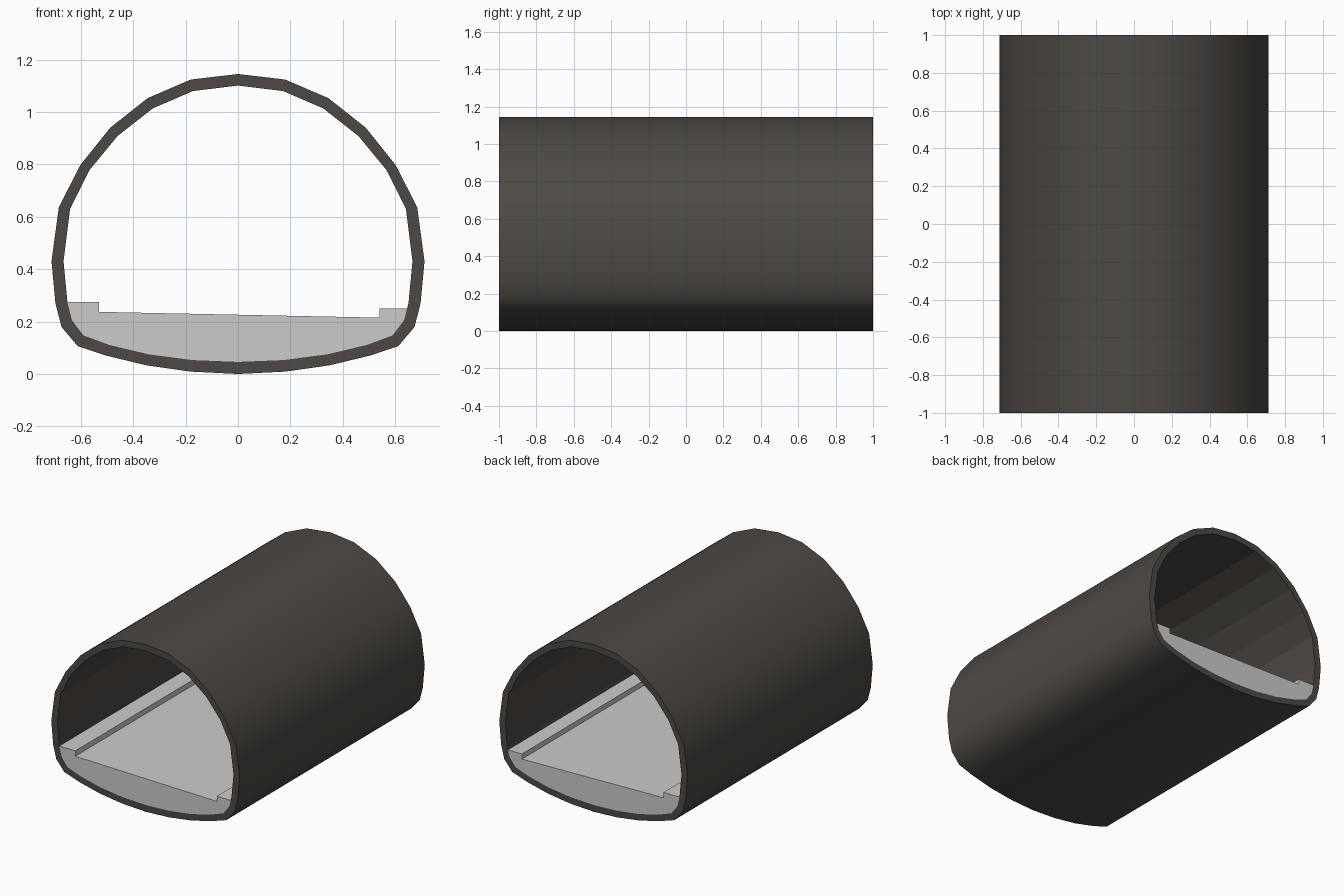
import bpy, bmesh

if "Cube" in bpy.data.objects:
    bpy.data.objects.remove(bpy.data.objects["Cube"])

HALF = 1.0  # half length of the tunnel along y

# Right half of the section, crown to invert
OUTER = [(0, 1.145), (.18, 1.124), (.345, 1.053), (.488, .94), (.602, .797), (.684, .637), (.712, .43),
         (.697, .27), (.674, .18), (.612, .106), (.503, .07), (.35, .033), (.18, .009), (0, 0)]
INNER = [(0, 1.101), (.172, 1.08), (.325, 1.014), (.46, .908), (.568, .777), (.641, .63), (.666, .43),
         (.651, .272), (.634, .205), (.59, .147), (.492, .111), (.342, .075), (.174, .053), (0, .046)]


def full(half):
    """Mirror a half section into a closed loop."""
    return half + [(-x, z) for x, z in half[-2:0:-1]]


def finish(name, bm):
    bmesh.ops.recalc_face_normals(bm, faces=bm.faces)
    mesh = bpy.data.meshes.new(name)
    bm.to_mesh(mesh)
    bm.free()
    obj = bpy.data.objects.new(name, mesh)
    bpy.context.collection.objects.link(obj)
    return obj


def ring(bm, pts, y):
    return [bm.verts.new((x, y, z)) for x, z in pts]


def bridge(bm, a, b, smooth=False):
    n = len(a)
    for i in range(n):
        j = (i + 1) % n
        bm.faces.new((a[i], a[j], b[j], b[i])).smooth = smooth


# Tunnel lining: smooth outside, faceted inside, flat end rims
bm = bmesh.new()
of, ob = (ring(bm, full(OUTER), y) for y in (-HALF, HALF))
nf, nb = (ring(bm, full(INNER), y) for y in (-HALF, HALF))
bridge(bm, of, ob, True)
bridge(bm, nf, nb)
bridge(bm, of, nf)
bridge(bm, ob, nb)
for e in bm.edges:
    if len({f.smooth for f in e.link_faces}) > 1:
        e.smooth = False
lining = finish("tunnel_lining", bm)
mat = bpy.data.materials.new("dark_lining")
mat.diffuse_color = (.075, .066, .058, 1)
mat.use_nodes = True
mat.node_tree.nodes["Principled BSDF"].inputs["Base Color"].default_value = mat.diffuse_color
lining.data.materials.append(mat)

# Sloping floor with a kerb on each side, seated on the invert
invert = INNER[8:]
bed = invert + [(-x, z) for x, z in invert[-2::-1]]
section = bed + [(-.652, .274), (-.53, .274), (-.53, .237),
                 (.54, .215), (.54, .25), (.646, .25)]
bm = bmesh.new()
f, b = ring(bm, section, -HALF), ring(bm, section, HALF)
bridge(bm, f, b)
bm.faces.new(f)
bm.faces.new(b)
finish("floor_with_kerbs", bm)
